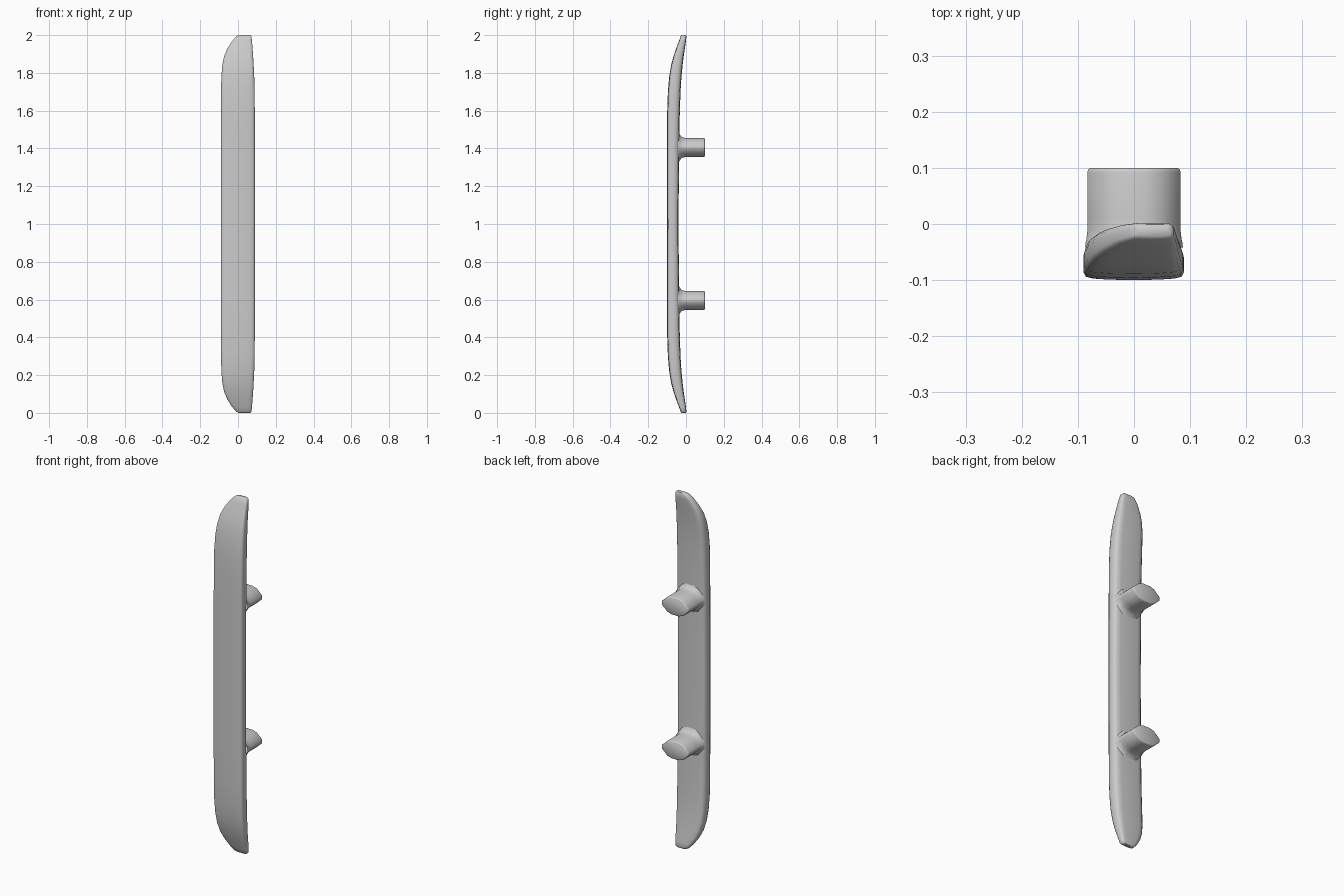
import bpy, bmesh, math

if "Cube" in bpy.data.objects:
    bpy.data.objects.remove(bpy.data.objects["Cube"])


def loft(name, rings, caps, angle):
    """Skin a list of equal-length point rings into a smooth-shaded object."""
    bm = bmesh.new()
    loops = [[bm.verts.new(p) for p in ring] for ring in rings]
    n = len(loops[0])
    for a, b in zip(loops, loops[1:]):
        for i in range(n):
            j = (i + 1) % n
            bm.faces.new((a[i], a[j], b[j], b[i]))
    if caps[0]:
        bm.faces.new(loops[0][::-1])
    if caps[1]:
        bm.faces.new(loops[-1])
    bmesh.ops.recalc_face_normals(bm, faces=bm.faces)
    mesh = bpy.data.meshes.new(name)
    bm.to_mesh(mesh)
    bm.free()
    ob = bpy.data.objects.new(name, mesh)
    bpy.context.collection.objects.link(ob)
    bpy.ops.object.select_all(action='DESELECT')
    ob.select_set(True)
    bpy.context.view_layer.objects.active = ob
    bpy.ops.object.shade_smooth_by_angle(angle=math.radians(angle))
    return ob


# Handle plate: rounded cross-section, u across (0..1), v front to back (0..1)
SECTION = [(0.5, 0), (0.25, 0.015), (0.1, 0.045), (0.025, 0.1), (0, 0.23),
           (0, 0.6), (0.025, 0.82), (0.08, 0.94), (0.2, 0.99), (0.5, 1)]
SECTION += [(1 - u, v) for u, v in SECTION[-2:0:-1]]

# distance from end: left x, right x, front y, back y
STATIONS = [(0.0, 0.005, 0.064, -0.022, -0.001),
            (0.006, -0.008, 0.071, -0.028, 0.002),
            (0.03, -0.030, 0.074, -0.037, 0.000),
            (0.07, -0.056, 0.077, -0.052, -0.006),
            (0.11, -0.073, 0.080, -0.066, -0.012),
            (0.16, -0.083, 0.083, -0.079, -0.018),
            (0.22, -0.088, 0.086, -0.089, -0.024),
            (0.30, -0.090, 0.088, -0.096, -0.029),
            (0.42, -0.090, 0.089, -0.100, -0.033),
            (0.60, -0.090, 0.089, -0.100, -0.036),
            (1.00, -0.090, 0.089, -0.100, -0.040)]
stations = STATIONS + [(2 - s[0],) + s[1:] for s in STATIONS[-2::-1]]
loft("handle_plate",
     [[(l + u * (r - l), f + v * (b - f), z) for u, v in SECTION]
      for z, l, r, f, b in stations], (True, True), 60)

# Mounting posts: elongated octagon with a flared foot and softened end
OCT = [(0.083, 0.010), (0.048, 0.042), (0.022, 0.050), (-0.022, 0.050),
       (-0.048, 0.042), (-0.083, 0.010)]
OCT += [(x, -z) for x, z in OCT[::-1]]
# y, x scale, z scale
POST = [(-0.042, 1.05, 1.75), (-0.034, 1.04, 1.42), (-0.026, 1.02, 1.16),
        (-0.012, 1.0, 1.04), (0.01, 1.0, 1.0), (0.092, 1.0, 1.0),
        (0.098, 0.98, 0.97), (0.1, 0.93, 0.91)]
for name, zc in (("lower_post", 0.595), ("upper_post", 1.405)):
    loft(name, [[(x * sx, y, zc + z * sz) for x, z in OCT]
                for y, sx, sz in POST], (False, True), 60)
